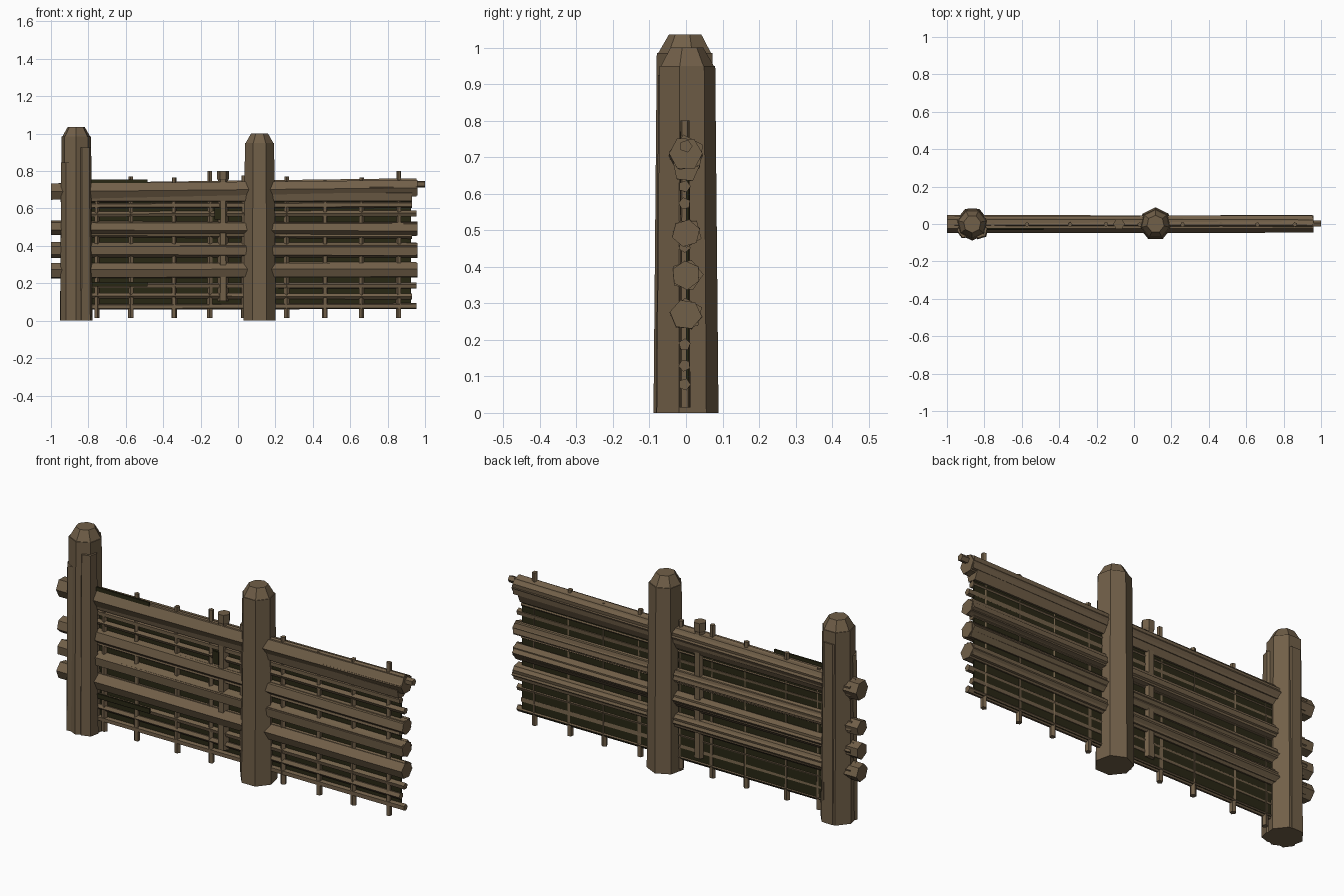
import bpy, bmesh, math, random
from mathutils import Vector, Matrix

if "Cube" in bpy.data.objects:
    bpy.data.objects.remove(bpy.data.objects["Cube"])

random.seed(4)


def material(name, rgb):
    m = bpy.data.materials.new(name)
    m.diffuse_color = (*rgb, 1)
    m.use_nodes = True
    m.node_tree.nodes["Principled BSDF"].inputs["Base Color"].default_value = m.diffuse_color
    return m


WOOD = material("brown wood", (0.165, 0.115, 0.065))
DARK = material("dark olive", (0.022, 0.02, 0.007))


def log(name, a, b, rings, sides, turn=0.0, jitter=0.0, mat=WOOD):
    """Faceted log from a to b; rings are (fraction along, radius) pairs."""
    a, b = Vector(a), Vector(b)
    axis = (b - a).normalized()
    u = Vector((1, 0, 0)) if abs(axis.z) > 0.7 else Vector((0, 1, 0))
    u = (u - axis * u.dot(axis)).normalized()
    v = axis.cross(u)
    wob = [1 + random.uniform(-jitter, jitter) for _ in range(sides)]
    bm = bmesh.new()
    loops = []
    for t, r in rings:
        c = a.lerp(b, t)
        loops.append([bm.verts.new(c + r * wob[i] * (
            u * math.cos(turn + i * math.tau / sides) +
            v * math.sin(turn + i * math.tau / sides))) for i in range(sides)])
    for lo, hi in zip(loops, loops[1:]):
        for i in range(sides):
            j = (i + 1) % sides
            bm.faces.new((lo[i], lo[j], hi[j], hi[i]))
    bm.faces.new(loops[0][::-1])
    bm.faces.new(loops[-1])
    bmesh.ops.recalc_face_normals(bm, faces=bm.faces[:])
    return finish(name, bm, mat)


def box(name, x0, x1, y0, y1, z0, z1, mat):
    bm = bmesh.new()
    bmesh.ops.create_cube(bm, size=1, matrix=Matrix.Translation(
        ((x0 + x1) / 2, (y0 + y1) / 2, (z0 + z1) / 2)) @ Matrix.Diagonal(
        (x1 - x0, y1 - y0, z1 - z0, 1)))
    return finish(name, bm, mat)


def finish(name, bm, mat):
    me = bpy.data.meshes.new(name)
    bm.to_mesh(me)
    bm.free()
    me.materials.append(mat)
    ob = bpy.data.objects.new(name, me)
    bpy.context.collection.objects.link(ob)
    return ob


# Posts: seven-sided trunks with a bevelled cap
FLAT = -math.pi / 2 + math.pi / 7
for name, x, h, turn in (("left_post", -0.865, 1.035, FLAT + math.pi),
                         ("right_post", 0.115, 1.0, FLAT)):
    log(name, (x, 0, 0), (x, 0, h),
        [(0, 0.089), (1 - 0.05 / h, 0.08)], 7, turn)
    log(name + "_cap", (x, 0, h - 0.05), (x, 0, h),
        [(0, 0.076), (1, 0.047)], 7, turn)

# Split pieces lying against the left post
log("post_splinter_tall", (-0.825, -0.035, 0), (-0.825, -0.035, 0.925),
    [(0, 0.048), (1, 0.042)], 6, 0.3)
log("post_splinter_short", (-0.9, -0.03, 0), (-0.9, -0.03, 0.845),
    [(0, 0.05), (1, 0.046)], 6, 0.1)
log("post_splinter_back", (-0.865, 0.03, 0), (-0.865, 0.03, 0.925),
    [(0, 0.058), (1, 0.055)], 7, FLAT + math.pi)

# Heavy rails: two interlocked faceted logs each
RAILS = [(0.69, 0.71, 0.05), (0.497, 0.492, 0.041),
         (0.378, 0.377, 0.043), (0.267, 0.27, 0.045)]
for i, (zl, zr, r) in enumerate(RAILS):
    log(f"heavy_rail_{i}", (-1, 0, zl), (0.96, 0, zr),
        [(0, r), (1, r * 0.95)], 6, 0.3 * i, 0.05)
    log(f"heavy_rail_core_{i}", (-0.96, 0.003, zl), (0.955, 0.003, zr),
        [(0, r * 0.9), (1, r)], 5, 0.5 + 0.4 * i, 0.05)
log("lower_top_rail", (-0.95, 0, 0.665), (0.93, 0, 0.668),
    [(0, 0.036), (1, 0.038)], 5, 0.2)
log("rail_peg", (0.93, 0, 0.73), (1.0, 0, 0.73),
    [(0, 0.018), (1, 0.018)], 5)

# Thin rails
for i, z in enumerate((0.62, 0.573, 0.455, 0.187, 0.13, 0.078)):
    log(f"thin_rail_{i}", (-0.84, -0.004, z + random.uniform(-.006, .006)),
        (0.93 + 0.025 * (i % 2), -0.004, z),
        [(0, 0.015), (1, 0.017)], 5, i * 0.5)

# Upright sticks woven between the rails
STICKS = [(-0.755, 0.74), (-0.572, 0.77), (-0.342, 0.765), (-0.15, 0.80),
          (0.03, 0.775), (0.26, 0.77), (0.465, 0.75), (0.66, 0.765),
          (0.86, 0.80)]
for i, (x, top) in enumerate(STICKS):
    log(f"stick_{i}", (x, -0.003, 0.015), (x, -0.003, top),
        [(0, 0.015), (1, 0.013)], 5, i * 0.7)
log("thick_stake", (-0.08, 0, 0.105), (-0.08, 0, 0.8),
    [(0, 0.03), (0.93, 0.027), (0.94, 0.031), (1, 0.031)], 6, 0)

# Dark infill behind the sticks
box("dark_infill", -0.8, 0.925, 0.0, 0.008, 0.068, 0.73, DARK)

# Dark slits and patch on the left bay
for i, (z0, z1, y0) in enumerate(((0.735, 0.755, -0.03), (0.183, 0.207, -0.026))):
    box(f"dark_slit_{i}", -0.8, -0.485, y0, y0 + 0.009, z0, z1, DARK)
box("dark_patch", -0.125, -0.09, -0.03, -0.022, 0.54, 0.605, DARK)
